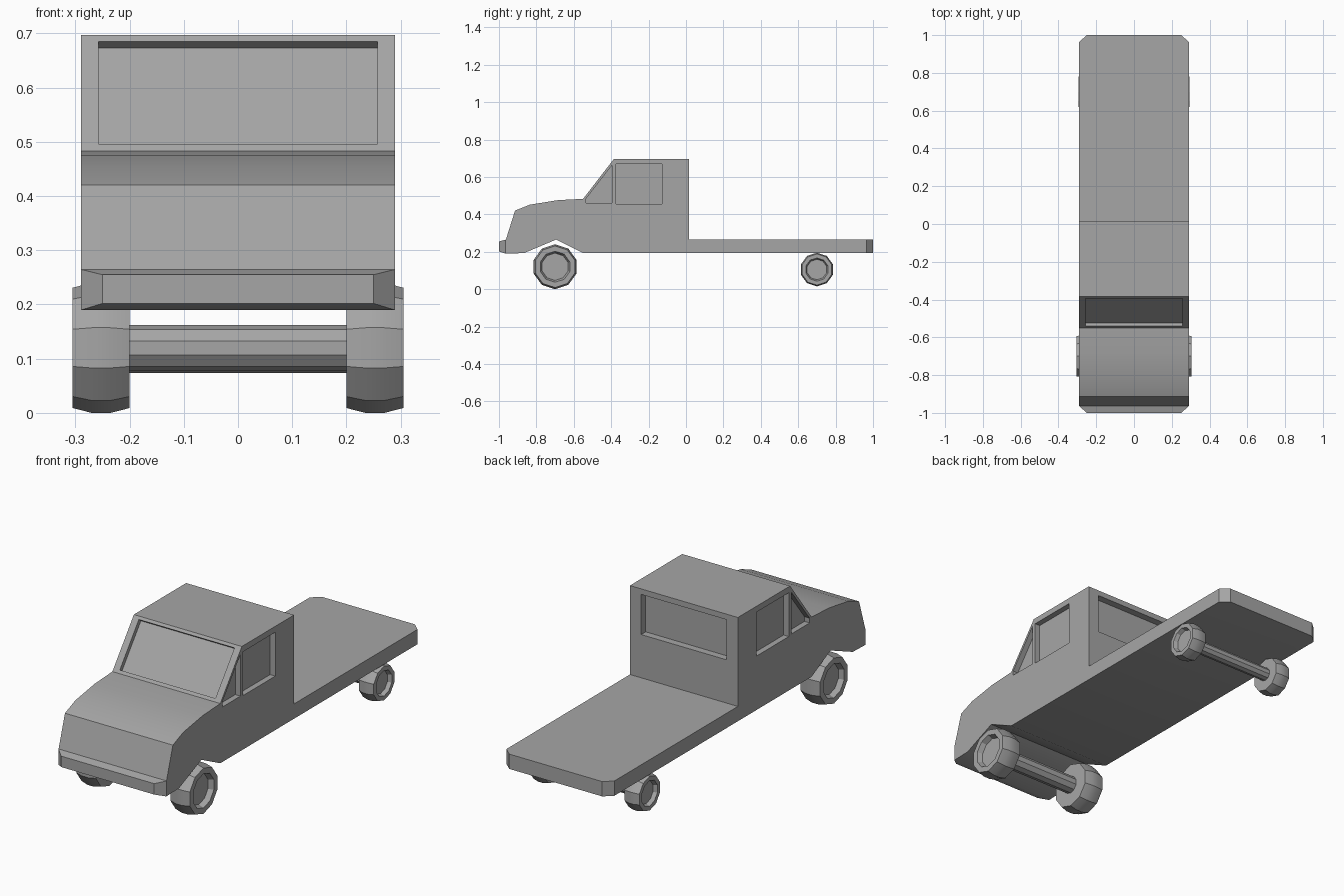
import bpy, bmesh
from math import pi
from mathutils import Vector

cube = bpy.data.objects.get("Cube")
if cube:
    bpy.data.objects.remove(cube, do_unlink=True)

paint = bpy.data.materials.new("plain_grey")
paint.use_nodes = True
colour = (0.38, 0.38, 0.38, 1)
paint.diffuse_color = colour
paint.node_tree.nodes["Principled BSDF"].inputs["Base Color"].default_value = colour


def finish(name, bm):
    """Turn a bmesh into a named, painted object."""
    bmesh.ops.recalc_face_normals(bm, faces=bm.faces)
    mesh = bpy.data.meshes.new(name)
    bm.to_mesh(mesh)
    bm.free()
    mesh.materials.append(paint)
    obj = bpy.data.objects.new(name, mesh)
    bpy.context.collection.objects.link(obj)
    return obj


def prism(points, offset):
    """Extrude a closed 3D outline along an offset."""
    bm = bmesh.new()
    face = bm.faces.new([bm.verts.new(p) for p in points])
    moved = bmesh.ops.extrude_face_region(bm, geom=[face], use_keep_orig=True)
    verts = [v for v in moved["geom"] if isinstance(v, bmesh.types.BMVert)]
    bmesh.ops.translate(bm, verts=verts, vec=offset)
    return bm


def lathe(name, profile, y, z, sides=10):
    """Revolve (x, radius) points around a crosswise axle line."""
    bm = bmesh.new()
    verts = [bm.verts.new((x, y, z - r)) for x, r in profile]
    edges = [bm.edges.new(pair) for pair in zip(verts, verts[1:])]
    bmesh.ops.spin(bm, geom=verts + edges, cent=(0, y, z), axis=(1, 0, 0),
                   angle=2 * pi, steps=sides, use_duplicate=False)
    bmesh.ops.remove_doubles(bm, verts=bm.verts, dist=0.0005)
    bmesh.ops.dissolve_limit(bm, angle_limit=0.01, verts=bm.verts, edges=bm.edges)
    return finish(name, bm)


# Body: one side outline across the full width
HALF = 0.29
outline = [(-1, 0.255), (-0.963, 0.265), (-0.914, 0.42), (-0.834, 0.452),
           (-0.685, 0.476), (-0.55, 0.483), (-0.385, 0.697), (0.016, 0.697),
           (0.016, 0.265), (1, 0.265), (1, 0.193), (-0.55, 0.193),
           (-0.695, 0.265), (-0.866, 0.193), (-0.965, 0.19), (-1, 0.202)]
bm = prism([(-HALF, y, z) for y, z in outline], (2 * HALF, 0, 0))
# Clipped corners of the bumper and the flat bed
for sx in (-1, 1):
    for sy in (-1, 1):
        bmesh.ops.bisect_plane(bm, geom=bm.verts[:] + bm.edges[:] + bm.faces[:],
                               plane_co=(sx * HALF, sy * 0.964, 0),
                               plane_no=(sx * 0.036, sy * 0.04, 0), clear_outer=True)
        bmesh.ops.holes_fill(bm, edges=[e for e in bm.edges if e.is_boundary])
body = finish("truck_body", bm)


def recess(points, depth):
    """Cut a window recess; depth points into the body."""
    depth = Vector(depth)
    cutter = finish("window_cutter", prism([Vector(p) - depth for p in points], depth * 2))
    cutter.hide_render = True
    mod = body.modifiers.new("window", "BOOLEAN")
    mod.operation, mod.solver, mod.object = "DIFFERENCE", "EXACT", cutter
    bpy.context.view_layer.objects.active = body
    bpy.ops.object.modifier_apply(modifier=mod.name)
    bpy.data.objects.remove(cutter, do_unlink=True)


# Door windows and quarter windows
door = [(-0.375, 0.455), (-0.128, 0.455), (-0.128, 0.668), (-0.375, 0.668)]
quarter = [(-0.535, 0.46), (-0.395, 0.46), (-0.395, 0.663), (-0.535, 0.483)]
for side in (-1, 1):
    for shape in (door, quarter):
        recess([(side * HALF, y, z) for y, z in shape], (-0.028 * side, 0, 0))

# Windscreen, on the sloping front of the cab
low, high = Vector((0, -0.55, 0.483)), Vector((0, -0.385, 0.697))
slope = (high - low).normalized()
inward = Vector((0, slope.z, -slope.y))
a, b = low.lerp(high, 0.06), low.lerp(high, 0.945)
wide = Vector((0.257, 0, 0))
recess([a - wide, a + wide, b + wide, b - wide], inward * 0.02)

# Rear window
recess([(x, 0.016, z) for x, z in ((-0.23, 0.475), (0.23, 0.475), (0.23, 0.67), (-0.23, 0.67))],
       (0, -0.035, 0))

# Wheels and axles, the rear set smaller
tyre = [(0, 0), (0, 0.111), (0.035, 0.12), (0.07, 0.12), (0.105, 0.111),
        (0.105, 0.083), (0.08, 0.073), (0.08, 0)]
parts = [body]
for end, y, z, size, inner in (("front", -0.7, 0.12, 1, 0.2), ("rear", 0.7, 0.105, 0.75, 0.216)):
    for label, side in (("left", 1), ("right", -1)):
        profile = [(side * (inner + x * size), r * size) for x, r in tyre]
        parts.append(lathe(f"{end}_{label}_wheel", profile, y, z))
    r = 0.042 * size
    parts.append(lathe(f"{end}_axle", [(-inner, 0), (-inner, r), (inner, r), (inner, 0)], y, z))

# Smooth the curved bonnet, keep every other edge crisp
bpy.ops.object.select_all(action="DESELECT")
for obj in parts:
    obj.select_set(True)
bpy.context.view_layer.objects.active = body
bpy.ops.object.shade_smooth_by_angle(angle=pi / 6)
